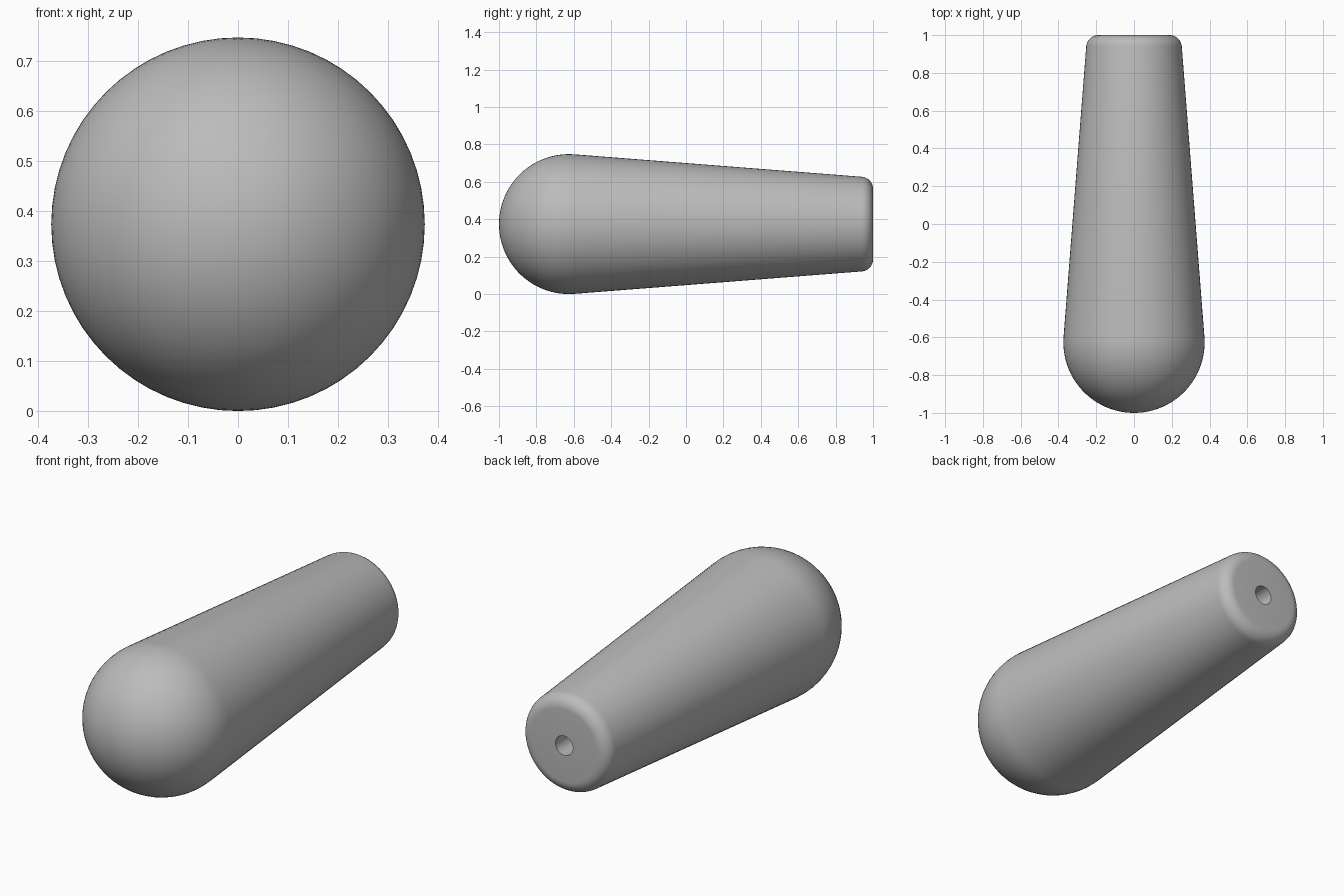
import bpy, bmesh, math
from mathutils import Vector, Matrix

cube = bpy.data.objects.get("Cube")
if cube:
    bpy.data.objects.remove(cube, do_unlink=True)

BALL = 0.374                  # radius of the rounded front end
BALL_Y = -1 + BALL
TAPER = math.atan(0.078)      # slope of the grip wall
FILLET = 0.065                # rounding of the rear edge
HOLE, DEPTH = 0.05, 0.5       # bore in the rear face
SEGMENTS = 64


def arc(cy, cr, radius, start, end, steps):
    """Profile points (y, r); angle 0 points outward, 90 degrees to the rear."""
    angles = [start + (end - start) * i / steps for i in range(steps + 1)]
    return [(cy + radius * math.sin(a), cr + radius * math.cos(a)) for a in angles]


# Profile: round nose, tapered wall, rounded rear edge, flat face, bore
fillet_y = 1 - FILLET
fillet_r = (BALL - FILLET - (fillet_y - BALL_Y) * math.sin(TAPER)) / math.cos(TAPER)
profile = arc(BALL_Y, 0, BALL, -math.pi / 2, TAPER, 24)
profile += arc(fillet_y, fillet_r, FILLET, TAPER, math.pi / 2, 8)
profile += [(1, HOLE), (1 - DEPTH, HOLE), (1 - DEPTH, 0)]

# Handle grip: spin the profile around the long axis
bm = bmesh.new()
verts = [bm.verts.new((r, y, 0)) for y, r in profile]
edges = [bm.edges.new(pair) for pair in zip(verts, verts[1:])]
bmesh.ops.spin(bm, geom=verts + edges, cent=(0, 0, 0), axis=(0, 1, 0),
               angle=math.tau, steps=SEGMENTS, use_merge=True)
bmesh.ops.remove_doubles(bm, verts=bm.verts, dist=1e-5)
bmesh.ops.recalc_face_normals(bm, faces=bm.faces)
bmesh.ops.transform(bm, matrix=Matrix.Translation(Vector((0, 0, BALL))), verts=bm.verts)
mesh = bpy.data.meshes.new("handle_grip")
bm.to_mesh(mesh)
bm.free()
grip = bpy.data.objects.new("handle_grip", mesh)
bpy.context.collection.objects.link(grip)

# Plain grey material
grey = bpy.data.materials.new("plain_grey")
grey.use_nodes = True
colour = (0.5, 0.5, 0.5, 1)
grey.diffuse_color = colour
grey.node_tree.nodes["Principled BSDF"].inputs["Base Color"].default_value = colour
mesh.materials.append(grey)

# Smooth shading with a crisp bore edge
bpy.ops.object.select_all(action="DESELECT")
grip.select_set(True)
bpy.context.view_layer.objects.active = grip
bpy.ops.object.shade_smooth_by_angle(angle=math.radians(30))
